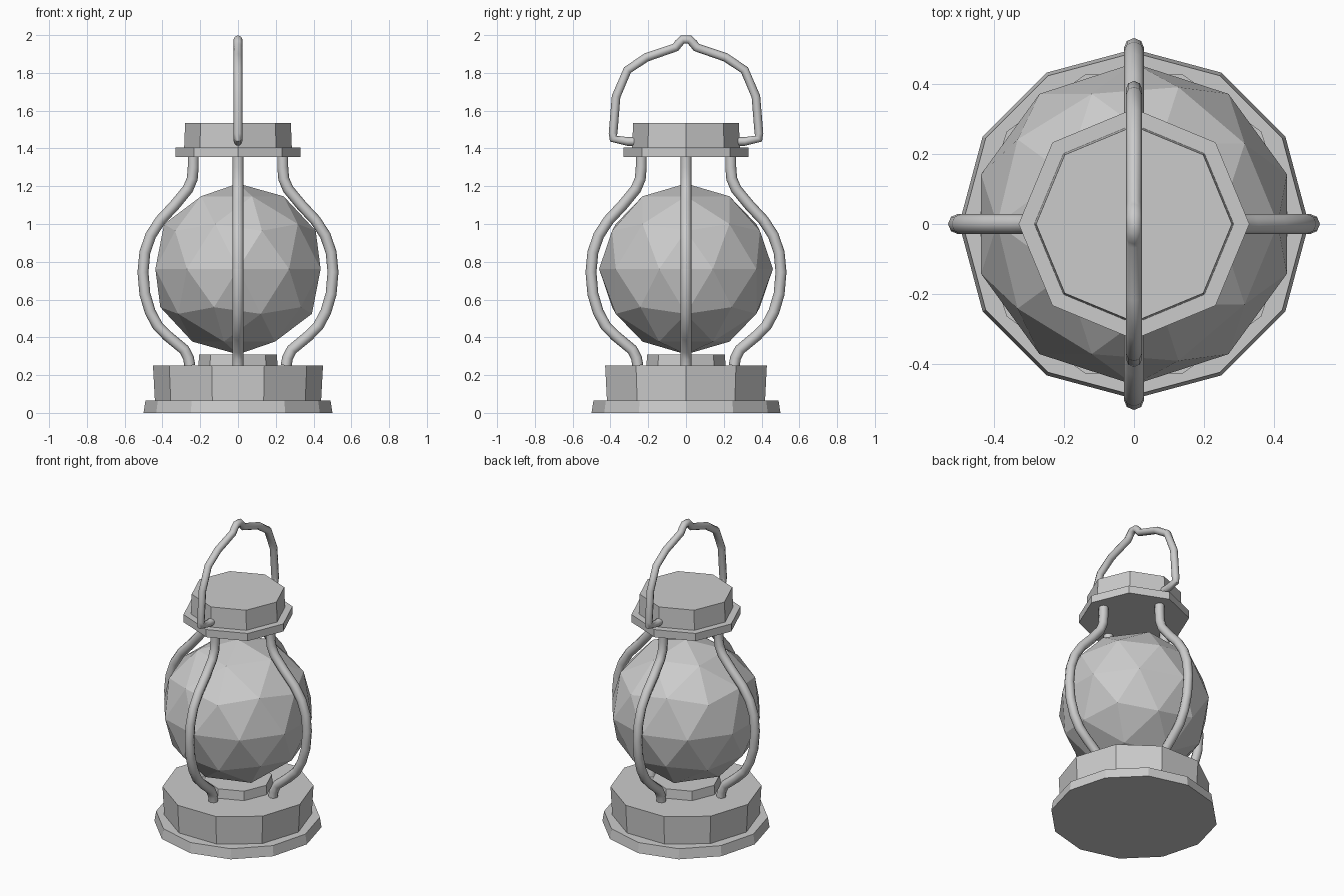
import bpy
import math
from mathutils import Matrix

if "Cube" in bpy.data.objects:
    bpy.data.objects.remove(bpy.data.objects["Cube"])


def prism(name, sides, r_low, r_high, z0, z1, turn=0.0):
    """Flat-sided disc standing between heights z0 and z1."""
    bpy.ops.mesh.primitive_cone_add(
        vertices=sides, radius1=r_low, radius2=r_high, depth=z1 - z0,
        location=(0, 0, (z0 + z1) / 2), rotation=(0, 0, math.radians(turn)))
    bpy.context.object.name = name
    return bpy.context.object


def tube(name, points, radius):
    """Round wire swept along a path of points, converted to a mesh."""
    curve = bpy.data.curves.new(name, 'CURVE')
    curve.dimensions = '3D'
    curve.bevel_depth = radius
    curve.bevel_resolution = 2
    curve.use_fill_caps = True
    spline = curve.splines.new('POLY')
    spline.points.add(len(points) - 1)
    for sp, p in zip(spline.points, points):
        sp.co = (*p, 1)
    obj = bpy.data.objects.new(name, curve)
    bpy.context.collection.objects.link(obj)
    bpy.ops.object.select_all(action='DESELECT')
    obj.select_set(True)
    bpy.context.view_layer.objects.active = obj
    bpy.ops.object.convert(target='MESH')
    obj = bpy.context.object
    obj.name = name
    bpy.ops.object.shade_smooth_by_angle(angle=math.radians(50))
    return obj


# Base: foot plate, fuel tank and burner
prism("foot_plate", 12, 0.50, 0.49, 0.0, 0.065)
prism("fuel_tank", 10, 0.44, 0.45, 0.065, 0.25, turn=90)
prism("burner", 8, 0.21, 0.205, 0.25, 0.31)

# Faceted glass globe
bpy.ops.mesh.primitive_ico_sphere_add(subdivisions=2, radius=0.46,
                                      location=(0, 0, 0.762))
globe = bpy.context.object
globe.name = "globe"
globe.scale = (1, 1, 0.983)

# Cap: brim and crown
prism("cap_brim", 8, 0.33, 0.33, 1.355, 1.405)
prism("cap_crown", 8, 0.285, 0.28, 1.405, 1.535)

# Four bowed guard wires, one profile turned around the axis
guard = [(0.255, 0.25), (0.262, 0.29), (0.285, 0.335), (0.37, 0.405),
         (0.425, 0.46), (0.465, 0.535), (0.493, 0.63), (0.503, 0.745),
         (0.493, 0.85), (0.462, 0.94), (0.41, 1.02), (0.335, 1.10),
         (0.265, 1.185), (0.242, 1.24), (0.237, 1.30), (0.237, 1.36)]
path = [(r, 0, z) for r, z in guard]
for i, side in enumerate(("right", "back", "left", "front")):
    turn = Matrix.Rotation(i * math.pi / 2, 3, 'Z')
    tube("guard_wire_" + side,
         [tuple(turn @ Matrix.Identity(3) @ bpy_v) for bpy_v in
          [Matrix.Translation(p).to_translation() for p in path]], 0.029)

# Carrying handle with a small kink at the top, mirrored in y
half = [(0.26, 1.437), (0.31, 1.437), (0.385, 1.452), (0.386, 1.48),
        (0.37, 1.675), (0.31, 1.815), (0.21, 1.882), (0.055, 1.935),
        (0.04, 1.955), (0.018, 1.977)]
loop = half + [(-y, z) for y, z in reversed(half)]
tube("carrying_handle", [(0, y, z) for y, z in loop], 0.023)
